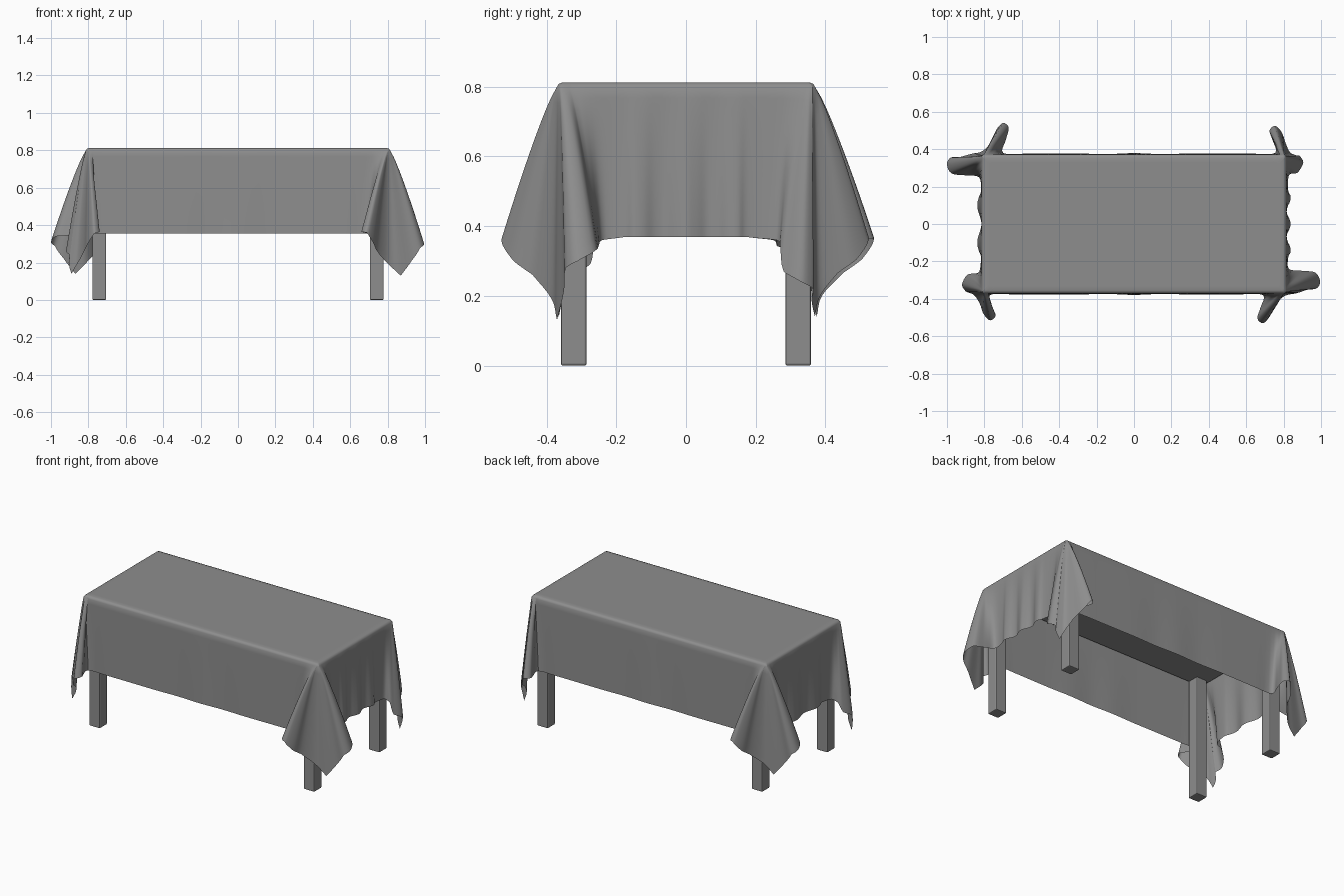
import bpy, bmesh, math

if "Cube" in bpy.data.objects:
    bpy.data.objects.remove(bpy.data.objects["Cube"])

HX, HY, TOP = 0.814, 0.371, 0.812

grey = bpy.data.materials.new("dark_grey")
grey.diffuse_color = (0.27, 0.27, 0.27, 1)
grey.use_nodes = True
grey.node_tree.nodes["Principled BSDF"].inputs["Base Color"].default_value = grey.diffuse_color


def box(name, centre, size, bevel):
    bpy.ops.mesh.primitive_cube_add(size=1, location=centre)
    ob = bpy.context.object
    ob.name = name
    ob.scale = size
    bpy.ops.object.transform_apply(location=False, rotation=False, scale=True)
    m = ob.modifiers.new("Bevel", 'BEVEL')
    m.width, m.segments = bevel, 2
    ob.data.materials.append(grey)
    return ob


# Table top and legs
box("table_top", (0, 0, 0.782), (1.6, 0.72, 0.04), 0.008)
for sx, nx in ((-1, "left"), (1, "right")):
    for sy, ny in ((-1, "front"), (1, "back")):
        box(f"{ny}_{nx}_leg", (sx * 0.742, sy * 0.322, 0.385), (0.074, 0.074, 0.77), 0.006)


def corner(sx, sy, ylobe, tip, xlobe):
    """Hem points with the table-edge point each hangs from, long side to short side."""
    (ax, ay, az), (tx, ty, tz), (bx, by, bz) = ylobe, tip, xlobe
    pts = [
        (ax - 0.12, 0.376, 0.355, ax - 0.10, HY),
        (ax + 0.00, 0.380, 0.355, ax + 0.03, HY),
        (ax - 0.015, 0.450, 0.36, HX - 0.035, HY),
        (ax - 0.03, ay - 0.025, 0.365, HX - 0.02, HY),
        (ax, ay, az, HX - 0.014, HY),
        (ax + 0.035, ay - 0.035, az - 0.06, HX - 0.012, HY),
        (ax + 0.055, ay - 0.09, az - 0.10, HX - 0.010, HY),
        ((ax + tx) / 2 + 0.025, ty + 0.015, tz + 0.06, HX - 0.006, HY - 0.002),
        (tx, ty, tz, HX - 0.003, HY - 0.005),
        ((bx + tx) / 2, (by + ty) / 2 + 0.01, (bz + tz) / 2, HX, HY - 0.008),
        (bx - 0.02, by + 0.035, bz - 0.02, HX, HY - 0.011),
        (bx, by, bz, HX, HY - 0.016),
        (bx - 0.025, by - 0.05, bz + 0.03, HX, HY - 0.024),
        (bx - (bx - 0.83) * 0.6, by - 0.06, 0.345, HX, HY - 0.04),
        (0.828, by - 0.07, 0.36, HX, by - 0.05),
    ]
    pts = [(x * sx, y * sy, z, u * sx, v * sy) for x, y, z, u, v in pts]
    return pts if sx * sy < 0 else pts[::-1]


def long_side(s):
    return [(-s * x, s * (0.376 + 0.003 * math.cos(x * 17)), 0.355, -s * x, s * HY)
            for x in (-0.45, -0.3, -0.15, 0, 0.15, 0.3, 0.45)]


def short_side(s, period, phase):
    ys = [-0.18 + 0.03 * i for i in range(13)]
    return [(s * (0.827 + 0.011 * math.cos(y * math.tau / period + phase)), s * y, 0.368, s * HX, s * y)
            for y in ys]


# Hem loop, counter-clockwise seen from above
loop = long_side(-1)
loop += corner(1, -1, (0.69, 0.53, 0.36), (0.87, 0.37, 0.13), (0.995, 0.31, 0.30))
loop += short_side(1, 0.14, 0)
loop += corner(1, 1, (0.755, 0.525, 0.365), (0.86, 0.37, 0.14), (0.905, 0.33, 0.24))
loop += long_side(1)
loop += corner(-1, 1, (0.70, 0.54, 0.365), (0.87, 0.375, 0.14), (1.0, 0.32, 0.31))
loop += short_side(-1, 0.2, math.pi)
loop += corner(-1, -1, (0.77, 0.515, 0.355), (0.89, 0.365, 0.14), (0.92, 0.325, 0.26))


def smooth_loop(pts, n):
    """Catmull-Rom in plan, straight in height and along the table edge."""
    out, c = [], len(pts)
    for i in range(c):
        p0, p1, p2, p3 = (pts[(i + k) % c] for k in (-1, 0, 1, 2))
        for j in range(n):
            t = j / n
            row = []
            for k in range(5):
                a, b, d, e = p0[k], p1[k], p2[k], p3[k]
                if k < 2:
                    row.append(b + 0.5 * t * (d - a + t * (2*a - 5*b + 4*d - e + t * (3*(b - d) + e - a))))
                else:
                    row.append(b + t * (d - b))
            out.append(row)
    return out


# Tablecloth: flat top, rounded edge, then drapes from edge to hem
hem = smooth_loop(loop, 4)
bm = bmesh.new()
rings = [[bm.verts.new((u * a, v * b, z)) for _, _, _, u, v in hem]
         for a, b, z in ((0.95, 0.89, TOP), (0.98, 0.955, TOP), (0.993, 0.985, TOP - 0.004))]
STEPS = 14
EDGE = TOP - 0.014
for s in range(STEPS + 1):
    t = s / STEPS
    f = t ** 0.85
    rings.append([bm.verts.new((u + (x - u) * f, v + (y - v) * f, EDGE + (z - EDGE) * t))
                  for x, y, z, u, v in hem])
for a, b in zip(rings, rings[1:]):
    for i in range(len(hem)):
        j = (i + 1) % len(hem)
        bm.faces.new((a[i], b[i], b[j], a[j]))
bm.faces.new(rings[0])
bmesh.ops.remove_doubles(bm, verts=bm.verts, dist=0.0004)
bmesh.ops.recalc_face_normals(bm, faces=bm.faces)
me = bpy.data.meshes.new("tablecloth")
bm.to_mesh(me)
bm.free()
me.materials.append(grey)
cloth = bpy.data.objects.new("tablecloth", me)
bpy.context.collection.objects.link(cloth)
bpy.ops.object.select_all(action='DESELECT')
cloth.select_set(True)
bpy.context.view_layer.objects.active = cloth
bpy.ops.object.shade_smooth_by_angle(angle=math.radians(50))
